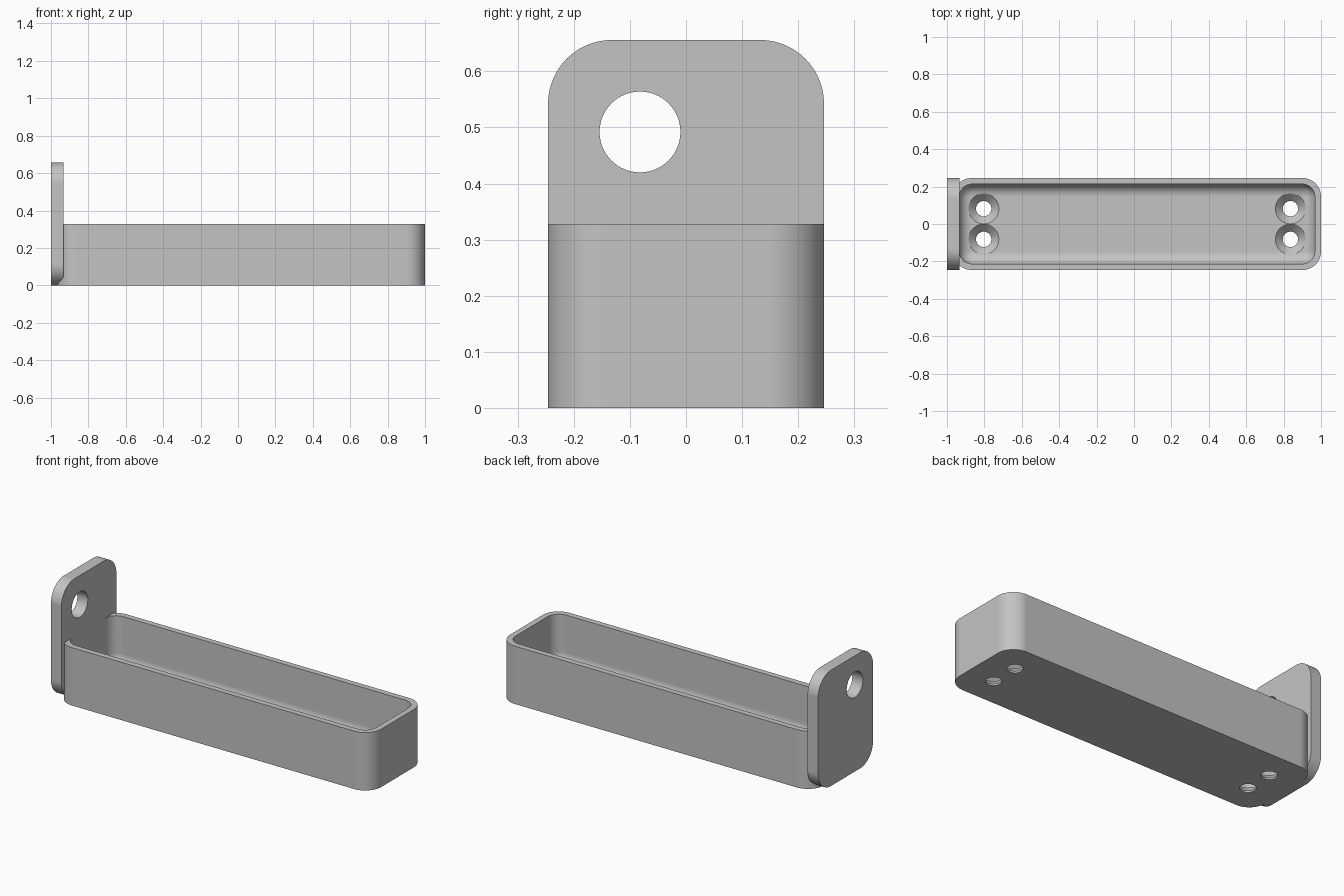
import bpy, bmesh
from math import sin, cos, pi, radians
from mathutils import Matrix

cube = bpy.data.objects.get("Cube")
if cube:
    bpy.data.objects.remove(cube, do_unlink=True)

grey = bpy.data.materials.new("matte grey")
grey.use_nodes = True
grey.diffuse_color = (0.55, 0.55, 0.55, 1)
grey.node_tree.nodes["Principled BSDF"].inputs["Base Color"].default_value = grey.diffuse_color

HALF_W, HEIGHT, WALL, FLOOR = 0.246, 0.328, 0.033, 0.049
TRAY_X, TRAY_HALF = 0.0165, 0.9835
FILLET = 0.066
PLATE_T = 0.066


def rounded_rect(hx, hy, r, steps=14):
    """Outline of a rounded rectangle, counter-clockwise."""
    pts = []
    for q, (sx, sy) in enumerate([(1, 1), (-1, 1), (-1, -1), (1, -1)]):
        for i in range(steps + 1):
            a = (q + i / steps) * pi / 2
            pts.append((sx * (hx - r) + r * cos(a), sy * (hy - r) + r * sin(a)))
    return pts


def circle(r, n=64):
    return [(r * cos(2 * pi * i / n), r * sin(2 * pi * i / n)) for i in range(n)]


def loft(name, sections, matrix):
    """Skin a stack of (outline, height) sections and cap both ends."""
    bm = bmesh.new()
    rings = [[bm.verts.new((x, y, z)) for x, y in outline] for outline, z in sections]
    for a, b in zip(rings, rings[1:]):
        for i in range(len(a)):
            j = (i + 1) % len(a)
            bm.faces.new((a[i], a[j], b[j], b[i]))
    bm.faces.new(rings[0][::-1])
    bm.faces.new(rings[-1])
    bmesh.ops.recalc_face_normals(bm, faces=bm.faces)
    bm.transform(matrix)
    mesh = bpy.data.meshes.new(name)
    bm.to_mesh(mesh)
    bm.free()
    mesh.materials.append(grey)
    obj = bpy.data.objects.new(name, mesh)
    bpy.context.collection.objects.link(obj)
    return obj


def combine(target, tool, operation):
    mod = target.modifiers.new(operation.lower(), 'BOOLEAN')
    mod.operation, mod.object, mod.solver = operation, tool, 'EXACT'
    bpy.context.view_layer.objects.active = target
    bpy.ops.object.modifier_apply(modifier=mod.name)
    bpy.data.objects.remove(tool, do_unlink=True)


# Tray: outer wall, rim, inner wall, then a rounded fillet into the floor
inner_x, inner_y = TRAY_HALF - WALL, HALF_W - WALL
outer = rounded_rect(TRAY_HALF, HALF_W, 0.1)
sections = [(outer, 0), (outer, HEIGHT), (rounded_rect(inner_x, inner_y, 0.068), HEIGHT)]
for k in range(11):
    a = k / 10 * pi / 2
    inset = FILLET * (1 - cos(a))
    sections.append((rounded_rect(inner_x - inset, inner_y - inset, 0.068 - inset),
                     FLOOR + FILLET * (1 - sin(a))))
tray = loft("tray", sections, Matrix.Translation((TRAY_X, 0, 0)))

# End plate standing at the left of the tray, with an off-centre hole
stand_up = Matrix(((0, 0, 1, -1), (1, 0, 0, 0), (0, 1, 0, HEIGHT), (0, 0, 0, 1)))
profile = rounded_rect(HALF_W, HEIGHT, 0.114)
plate = loft("end_plate", [(profile, 0), (profile, PLATE_T)], stand_up)
combine(tray, plate, 'UNION')
hole = [(y - 0.082, z + 0.164) for y, z in circle(0.072)]
combine(tray, loft("plate_hole", [(hole, -0.1), (hole, 0.2)], stand_up), 'DIFFERENCE')

# Countersunk screw holes in the floor, a pair at each end
for sx in (-1, 1):
    for sy in (-1, 1):
        stack = [(circle(0.041), -0.05), (circle(0.041), 0.009),
                 (circle(0.081), FLOOR), (circle(0.081), FLOOR + 0.06)]
        place = Matrix.Translation((TRAY_X + sx * 0.82, sy * 0.082, 0))
        combine(tray, loft("screw_hole", stack, place), 'DIFFERENCE')

# Smooth shading with crisp edges
tray.name = "tray_with_end_plate"
bpy.ops.object.select_all(action='DESELECT')
tray.select_set(True)
bpy.context.view_layer.objects.active = tray
bpy.ops.object.shade_smooth_by_angle(angle=radians(30))
weighted = tray.modifiers.new("even shading", 'WEIGHTED_NORMAL')
weighted.keep_sharp = True
